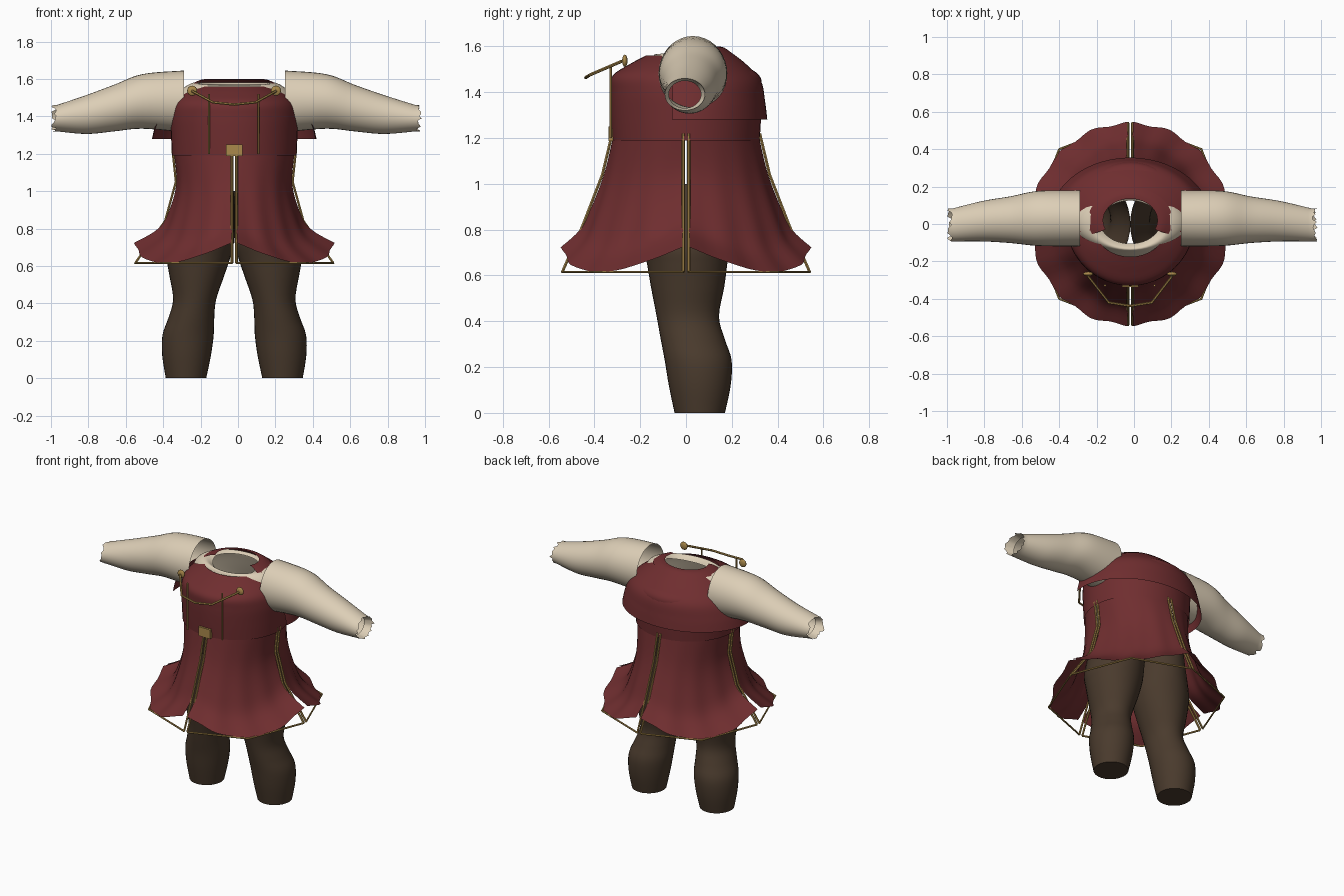
import bpy, bmesh, random
from math import sin, cos, pi, radians
from mathutils import Vector

random.seed(4)
if "Cube" in bpy.data.objects:
    bpy.data.objects.remove(bpy.data.objects["Cube"])
CX = -0.02  # body centre line


def material(name, rgb):
    m = bpy.data.materials.new(name)
    m.use_nodes = True
    m.diffuse_color = (*rgb, 1)
    b = m.node_tree.nodes["Principled BSDF"]
    b.inputs["Base Color"].default_value = (*rgb, 1)
    b.inputs["Roughness"].default_value = 0.8
    return m


RED = material("dark red cloth", (0.16, 0.027, 0.029))
CREAM = material("cream linen", (0.72, 0.62, 0.47))
BROWN = material("brown wool", (0.068, 0.043, 0.026))
GOLD = material("gold trim", (0.4, 0.25, 0.07))


def sample(rows, t):
    """Smooth curve through the rows, t from 0 to 1."""
    p = [Vector(r) for r in rows]
    f = t * (len(p) - 1)
    i = min(int(f), len(p) - 2)
    f -= i
    a, b, c, d = p[max(i - 1, 0)], p[i], p[i + 1], p[min(i + 2, len(p) - 1)]
    return b + 0.5 * f * ((c - a) + f * ((2 * a - 5 * b + 4 * c - d) + f * (3 * (b - c) + d - a)))


def finish(obj, mat, angle=40):
    obj.data.materials.append(mat)
    bpy.ops.object.select_all(action='DESELECT')
    obj.select_set(True)
    bpy.context.view_layer.objects.active = obj
    bpy.ops.object.shade_smooth_by_angle(angle=radians(angle))
    return obj


def sheet(name, mat, point, nu, nv, closed=False, cap=False):
    """Grid surface from point(u, v); closed wraps in u, cap fills the first ring."""
    bm = bmesh.new()
    cols = nu if closed else nu + 1
    grid = [[bm.verts.new(point(i / nu, j / nv)) for i in range(cols)] for j in range(nv + 1)]
    for j in range(nv):
        for i in range(nu):
            k = (i + 1) % cols
            bm.faces.new((grid[j][i], grid[j][k], grid[j + 1][k], grid[j + 1][i]))
    if cap:
        bm.faces.new(grid[0])
    bmesh.ops.recalc_face_normals(bm, faces=bm.faces[:])
    me = bpy.data.meshes.new(name)
    bm.to_mesh(me)
    bm.free()
    obj = bpy.data.objects.new(name, me)
    bpy.context.collection.objects.link(obj)
    return finish(obj, mat)


def shell(name, mat, rows, a0=0, a1=360, cy=0, tilt=0, nu=48, nv=24):
    """Upright elliptical shell from rows of z, x radius, y radius; angle 0 is the front."""
    def point(u, v):
        z, rx, ry = sample(rows, v)
        a = radians(a0 + (a1 - a0) * u)
        return (CX + rx * sin(a), cy - ry * cos(a), z - tilt * v ** 3 * max(cos(a), 0))
    return sheet(name, mat, point, nu, nv, closed=(a1 - a0 == 360))


def rod(name, points, radius=0.006):
    cu = bpy.data.curves.new(name, 'CURVE')
    cu.dimensions = '3D'
    cu.bevel_depth = radius
    cu.bevel_resolution = 1
    cu.use_fill_caps = True
    sp = cu.splines.new('POLY')
    sp.points.add(len(points) - 1)
    for q, p in zip(sp.points, points):
        q.co = (*p, 1)
    obj = bpy.data.objects.new(name, cu)
    bpy.context.collection.objects.link(obj)
    finish_target = obj
    bpy.ops.object.select_all(action='DESELECT')
    obj.select_set(True)
    bpy.context.view_layer.objects.active = obj
    bpy.ops.object.convert(target='MESH')
    return finish(finish_target, GOLD)


# Trousers: one leg tube per side, meeting at the centre line
LEG = [(0, 0.258, 0.06, 0.108, 0.11), (0.12, 0.255, 0.06, 0.13, 0.135),
       (0.23, 0.247, 0.053, 0.137, 0.146), (0.32, 0.23, 0.03, 0.123, 0.14),
       (0.42, 0.212, 0.008, 0.115, 0.136), (0.55, 0.2, 0.007, 0.147, 0.16),
       (0.65, 0.192, 0.005, 0.172, 0.175), (0.75, 0.183, 0, 0.183, 0.19),
       (1.0, 0.145, 0, 0.145, 0.22)]
for side, s in (("right", -1), ("left", 1)):
    def leg(u, v):
        z, cx, cy, rx, ry = sample(LEG, v)
        a = 2 * pi * u
        return (CX + s * (cx + rx * sin(a)), cy - ry * cos(a), z)
    sheet(side + "_trouser_leg", BROWN, leg, 32, 32, closed=True, cap=True)

# Shirt body and neck
shell("shirt_body", CREAM, [(1.25, 0.31, 0.29), (1.42, 0.315, 0.21), (1.53, 0.29, 0.165),
                            (1.58, 0.22, 0.145), (1.57, 0.16, 0.115)], cy=0.01, tilt=0.035)

# Sleeves: rows of x, centre y, centre z, y radius, z radius, with a ragged turned-in cuff
SLEEVE = [(0.27, 0.03, 1.48, 0.15, 0.165), (0.49, 0.03, 1.48, 0.147, 0.146),
          (0.64, 0.023, 1.445, 0.125, 0.125), (0.79, 0.015, 1.41, 0.108, 0.104),
          (0.95, -0.005, 1.39, 0.088, 0.07)]
for side, s, tip in (("right", -1, 0), ("left", 1, 0.025)):
    fray = [random.uniform(0, 0.03) for _ in range(36)]

    def sleeve(u, v):
        x, cy, cz, ry, rz = sample(SLEEVE, min(v * 26 / 24, 1))
        a = 2 * pi * u
        k = round(v * 26)
        x += tip * max(0, v - 0.5) * 2
        if k == 25:
            x += fray[round(u * 36) % 36]
        if k == 26:
            x, ry, rz = x - 0.04, ry * 0.8, rz * 0.85
        return (CX + s * x, cy - ry * cos(a), cz + rz * sin(a))
    sheet(side + "_sleeve", CREAM, sleeve, 36, 26, closed=True)

# Bodice, back capelet and collar
shell("bodice", RED, [(1.19, 0.333, 0.322), (1.3, 0.338, 0.328), (1.4, 0.34, 0.33),
                      (1.47, 0.325, 0.322), (1.52, 0.275, 0.25), (1.56, 0.2, 0.175)])
shell("back_capelet", RED, [(1.28, 0.44, 0.355), (1.36, 0.42, 0.345), (1.45, 0.38, 0.327),
                            (1.52, 0.3, 0.265), (1.575, 0.22, 0.195)], 80, 280)
shell("back_collar", RED, [(1.575, 0.225, 0.175), (1.595, 0.18, 0.145), (1.6, 0.145, 0.115)],
      65, 295, cy=0.02, nv=6)

# Skirt: four flared panels with pointed hems and an open slit between each pair
SKIRT = [(0, 0.325, 0.315), (0.35, 0.308, 0.355), (0.65, 0.345, 0.41),
         (0.85, 0.405, 0.46), (1, 0.53, 0.54)]
for q, name in enumerate(("front_left", "back_left", "back_right", "front_right")):
    def panel(u, v):
        _, rx, ry = sample(SKIRT, v)
        v = sample(SKIRT, v)[0]
        a = pi / 2 * q + 0.03 + (pi / 2 - 0.06) * u
        ripple = 1 + 0.015 * v * cos(16 * a)
        hem = 0.73 - 0.115 * abs(sin(2 * a))
        return (CX + rx * ripple * sin(a), -ry * ripple * cos(a), 1.22 - v * (1.22 - hem))
    sheet(name + "_skirt_panel", RED, panel, 24, 20)

# Gold trim down both edges of each slit
FRONT_EDGE = [(0.322, 1.22), (0.365, 1.04), (0.45, 0.82), (0.54, 0.615)]
SIDE_EDGE = [(0.33, 1.22), (0.312, 1.05), (0.37, 0.84), (0.53, 0.615)]
for s in (-1, 1):
    for e in (-0.012, 0.012):
        rod("front_slit_trim" if s < 0 else "back_slit_trim",
            [(CX + e, s * r, z) for r, z in FRONT_EDGE], 0.007)
        rod("left_slit_trim" if s > 0 else "right_slit_trim",
            [(CX + s * r, e, z) for r, z in SIDE_EDGE], 0.007)

# Gold hem cords below each panel
for sx in (-1, 1):
    for sy in (-1, 1):
        rod("hem_cord", [(CX + sx * x, sy * y, 0.615)
                         for x, y in ((0.012, 0.54), (0.38, 0.4), (0.53, 0.012))])

# Bodice piping, chest chain, brooches and buckle
for x in (-0.155, 0.11):
    rod("bodice_piping", [(x, -0.328, 1.2), (x, -0.328, 1.52)])
rod("chest_chain", [(-0.245, -0.28, 1.535), (-0.135, -0.42, 1.475), (CX, -0.438, 1.463),
                    (0.095, -0.42, 1.475), (0.203, -0.28, 1.535)], 0.007)
for side, x in (("right", -0.245), ("left", 0.203)):
    bpy.ops.mesh.primitive_uv_sphere_add(segments=16, ring_count=8, location=(x, -0.267, 1.537))
    brooch = bpy.context.object
    brooch.name = side + "_brooch"
    brooch.scale = (0.027, 0.012, 0.027)
    finish(brooch, GOLD)
bpy.ops.mesh.primitive_cube_add(size=1, location=(CX, -0.328, 1.218))
buckle = bpy.context.object
buckle.name = "belt_buckle"
buckle.scale = (0.09, 0.02, 0.062)
finish(buckle, GOLD)
